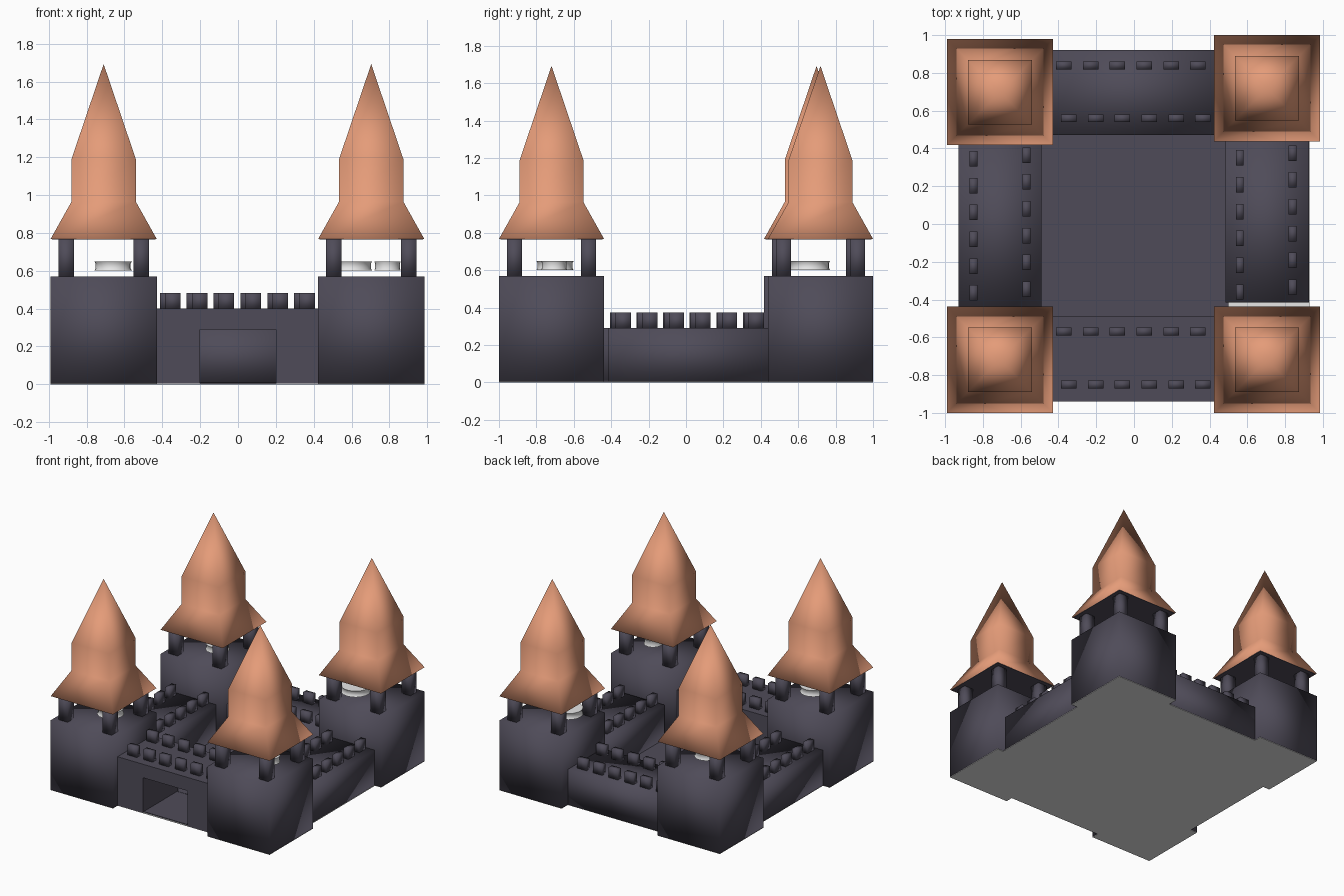
import bpy, bmesh, math

if "Cube" in bpy.data.objects:
    bpy.data.objects.remove(bpy.data.objects["Cube"])


def material(name, rgb):
    m = bpy.data.materials.new(name)
    m.diffuse_color = (*rgb, 1)
    m.use_nodes = True
    m.node_tree.nodes["Principled BSDF"].inputs["Base Color"].default_value = m.diffuse_color
    return m


STONE = material("dark slate stone", (0.078, 0.071, 0.099))
TILE = material("terracotta tile", (0.78, 0.33, 0.19))
WHITE = material("off white", (0.8, 0.8, 0.8))


def finish(bm, name, mat, smooth=True):
    bmesh.ops.recalc_face_normals(bm, faces=bm.faces)
    for f in bm.faces:
        f.smooth = smooth
    mesh = bpy.data.meshes.new(name)
    bm.to_mesh(mesh)
    bm.free()
    mesh.materials.append(mat)
    ob = bpy.data.objects.new(name, mesh)
    bpy.context.collection.objects.link(ob)
    return ob


def add_box(bm, x0, x1, y0, y1, z0, z1):
    vs = bmesh.ops.create_cube(bm, size=1)["verts"]
    for v in vs:
        v.co = (x1 if v.co.x > 0 else x0, y1 if v.co.y > 0 else y0, z1 if v.co.z > 0 else z0)


def boxes(name, mat, *dims, smooth=True):
    bm = bmesh.new()
    for d in dims:
        add_box(bm, *d)
    return finish(bm, name, mat, smooth)


def square_roof(name, cx, cy, profile, apex):
    """Stack square rings and close them to a point."""
    bm = bmesh.new()
    rings = [[bm.verts.new((cx + sx * h, cy + sy * h, z))
              for sx, sy in ((-1, -1), (1, -1), (1, 1), (-1, 1))] for h, z in profile]
    tip = bm.verts.new((cx, cy, apex))
    for a, b in zip(rings, rings[1:]):
        for i in range(4):
            bm.faces.new((a[i], a[(i + 1) % 4], b[(i + 1) % 4], b[i]))
    for i in range(4):
        bm.faces.new((rings[-1][i], rings[-1][(i + 1) % 4], tip))
    bm.faces.new(rings[0][::-1])
    return finish(bm, name, TILE)


def spool(name, cx, cy, r):
    """Low flared disc inside a lookout."""
    bm = bmesh.new()
    n = 20
    rings = [[bm.verts.new((cx + r * k * math.cos(i * math.tau / n),
                            cy + r * k * math.sin(i * math.tau / n), z)) for i in range(n)]
             for k, z in ((1, 0.60), (0.93, 0.612), (0.93, 0.638), (1, 0.65))]
    for a, b in zip(rings, rings[1:]):
        for i in range(n):
            bm.faces.new((a[i], a[(i + 1) % n], b[(i + 1) % n], b[i]))
    bm.faces.new(rings[0])
    bm.faces.new(rings[-1])
    ob = finish(bm, name, WHITE)
    bpy.context.view_layer.objects.active = ob
    ob.select_set(True)
    bpy.ops.object.shade_smooth_by_angle(angle=math.radians(40))
    ob.select_set(False)


B = 0.004  # top of the pale base
H = 0.281  # tower half width

# Corner towers: body, lookout posts, ceiling, roof
towers = {"front_left": (-0.71, -0.719), "front_right": (0.704, -0.719),
          "back_left": (-0.71, 0.698), "back_right": (0.704, 0.719)}
for label, (x, y) in towers.items():
    boxes(label + "_tower", STONE, (x - H, x + H, y - H, y + H, B, 0.57))
    posts = []
    for sx in (-1, 1):
        for sy in (-1, 1):
            px, py = x + sx * 0.198, y + sy * 0.198
            posts.append((px - 0.041, px + 0.041, py - 0.041, py + 0.041, 0.565, 0.768))
    boxes(label + "_lookout_posts", STONE, *posts)
    h = H - 0.008
    boxes(label + "_ceiling", STONE, (x - h, x + h, y - h, y + h, 0.764, 0.769), smooth=False)
    square_roof(label + "_roof", x, y, ((H, 0.767), (0.17, 0.965), (0.17, 1.19)), 1.692)
    boxes(label + "_base", WHITE, (x - H, x + H, y - H, y + H, 0, B), smooth=False)

# Discs in the lookouts
for label, (x, y, r) in {"front_left": (-0.66, -0.70, 0.10), "back_left": (-0.66, 0.68, 0.09),
                         "front_right": (0.79, -0.705, 0.07), "back_right": (0.60, 0.66, 0.11)}.items():
    spool(label + "_disc", x, y, r)

# Pale base and courtyard floor, running out through the gate
boxes("base_plate", WHITE, (-0.93, 0.93, -0.94, 0.92, 0, B), smooth=False)
boxes("courtyard_floor", STONE, (-0.5, 0.5, -0.5, 0.48, B, 0.012),
      (-0.2, 0.2, -0.93, -0.5, B, 0.010), smooth=False)

# Curtain walls
boxes("back_wall", STONE, (-0.43, 0.424, 0.47, 0.92, B, 0.29))
boxes("left_wall", STONE, (-0.93, -0.49, -0.44, 0.42, B, 0.29))
boxes("right_wall", STONE, (0.485, 0.927, -0.415, 0.44, B, 0.29))

# Front wall: gatehouse profile with an opening, extruded in depth
bm = bmesh.new()
outline = [(-0.43, B), (-0.2, B), (-0.2, 0.29), (0.2, 0.29), (0.2, B), (0.424, B), (0.424, 0.4), (-0.43, 0.4)]
face = bm.faces.new([bm.verts.new((x, -0.94, z)) for x, z in outline])
ext = bmesh.ops.extrude_face_region(bm, geom=[face])["geom"]
bmesh.ops.translate(bm, vec=(0, 0.45, 0), verts=[g for g in ext if isinstance(g, bmesh.types.BMVert)])
wall = finish(bm, "front_wall", STONE, smooth=False)

# Merlons: rows of six along both edges of each wall
rows = (("front_outer", "x", -0.345, -0.85, 0.4), ("front_inner", "x", -0.372, -0.57, 0.4),
        ("back_outer", "x", -0.372, 0.84, 0.29), ("back_inner", "x", -0.345, 0.56, 0.29),
        ("left_outer", "y", -0.365, -0.85, 0.29), ("left_inner", "y", -0.345, -0.57, 0.29),
        ("right_outer", "y", -0.335, 0.84, 0.29), ("right_inner", "y", -0.36, 0.56, 0.29))
for label, axis, start, across, z in rows:
    dims = []
    for i in range(6):
        a = start + i * 0.142
        along, side = (a - 0.041, a + 0.041), (across - 0.021, across + 0.021)
        dims.append((*along, *side, z - 0.003, z + 0.083) if axis == "x"
                    else (*side, *along, z - 0.003, z + 0.083))
    boxes(label + "_merlons", STONE, *dims)
